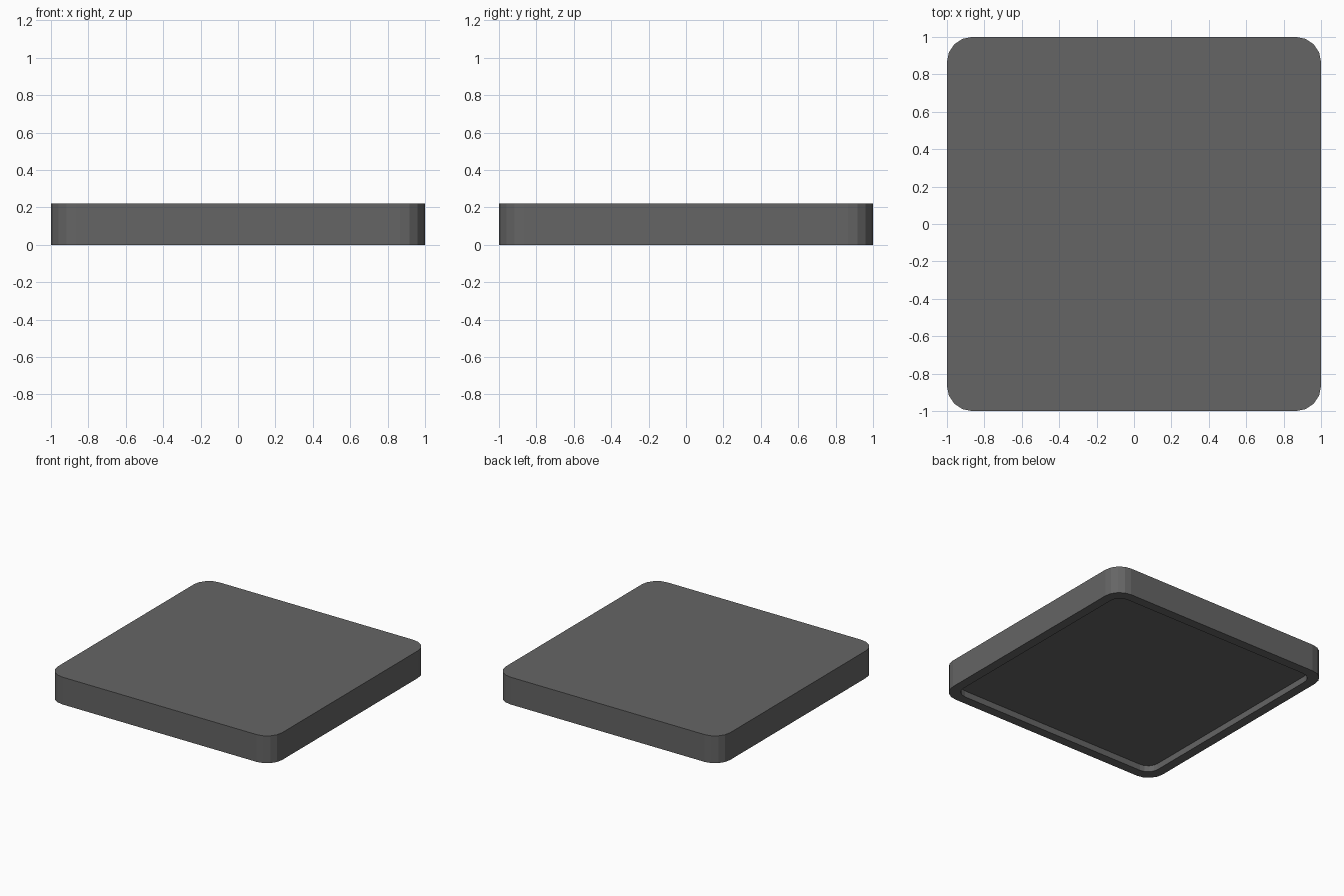
import bpy, bmesh, math

if "Cube" in bpy.data.objects:
    bpy.data.objects.remove(bpy.data.objects["Cube"])

HEIGHT = 0.22


def outline(half, radius, segs=4):
    """Rounded square, counter-clockwise."""
    pts = []
    for q in range(4):
        mid = math.radians(45 + 90 * q)
        cx = math.copysign(half - radius, math.cos(mid))
        cy = math.copysign(half - radius, math.sin(mid))
        for i in range(segs + 1):
            a = math.radians(90 * q + 90 * i / segs)
            pts.append((cx + radius * math.cos(a), cy + radius * math.sin(a)))
    return pts


bm = bmesh.new()


def ring(half, radius, z):
    return [bm.verts.new((x, y, z)) for x, y in outline(half, radius)]


# Rings from the top, down the outside, across the rim and up into the recess
rings = [ring(1.0, 0.134, HEIGHT),
         ring(1.0, 0.134, 0.0),
         ring(0.925, 0.09, 0.0),
         ring(0.925, 0.09, 0.05)]
bm.faces.new(rings[0])
for a, b in zip(rings, rings[1:]):
    for i in range(len(a)):
        j = (i + 1) % len(a)
        bm.faces.new((a[i], b[i], b[j], a[j]))
bm.faces.new(rings[-1])
bmesh.ops.recalc_face_normals(bm, faces=bm.faces)

mesh = bpy.data.meshes.new("tile_slab")
bm.to_mesh(mesh)
bm.free()
slab = bpy.data.objects.new("tile_slab", mesh)
bpy.context.collection.objects.link(slab)

# Dark grey finish
mat = bpy.data.materials.new("dark_grey")
mat.diffuse_color = (0.13, 0.13, 0.13, 1)
mat.use_nodes = True
mat.node_tree.nodes["Principled BSDF"].inputs["Base Color"].default_value = mat.diffuse_color
mesh.materials.append(mat)
